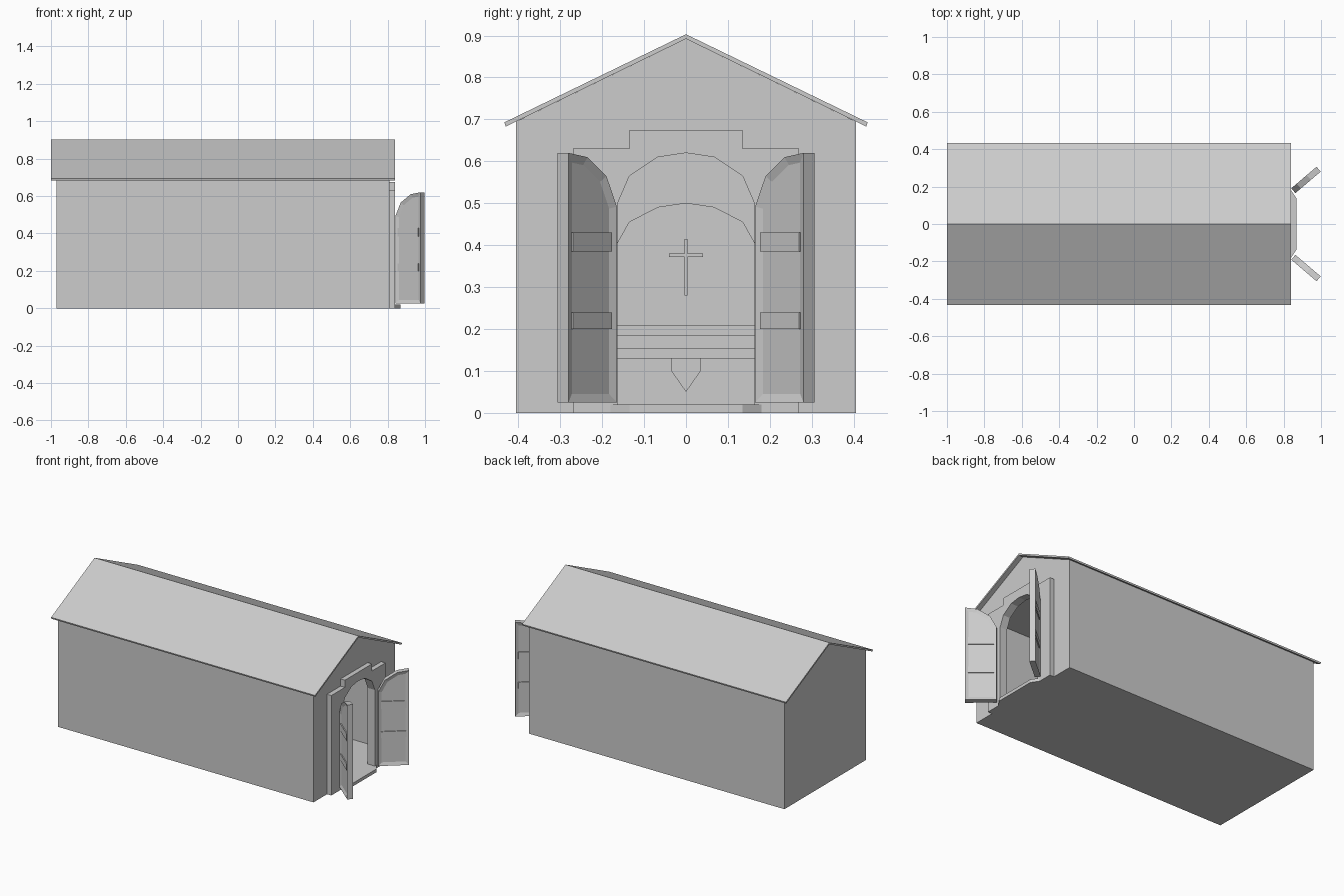
import bpy, bmesh
from mathutils import Vector

if "Cube" in bpy.data.objects:
    bpy.data.objects.remove(bpy.data.objects["Cube"])

grey = bpy.data.materials.new("plain_grey")
grey.diffuse_color = (0.604, 0.604, 0.604, 1)
grey.use_nodes = True
grey.node_tree.nodes["Principled BSDF"].inputs["Base Color"].default_value = grey.diffuse_color


def finish(name, bm):
    bmesh.ops.recalc_face_normals(bm, faces=bm.faces)
    mesh = bpy.data.meshes.new(name)
    bm.to_mesh(mesh)
    bm.free()
    mesh.materials.append(grey)
    obj = bpy.data.objects.new(name, mesh)
    bpy.context.collection.objects.link(obj)
    return obj


def prism(bm, profile, place, t0, t1):
    """Extrude a 2D profile between t0 and t1; place(a, b, t) gives a 3D point."""
    ends = [[bm.verts.new(place(a, b, t)) for a, b in profile] for t in (t0, t1)]
    caps = [bm.faces.new(ends[0]), bm.faces.new(ends[1][::-1])]
    n = len(profile)
    for i in range(n):
        j = (i + 1) % n
        bm.faces.new((ends[0][i], ends[1][i], ends[1][j], ends[0][j]))
    return caps


def along_x(a, b, t):
    return Vector((t, a, b))


def along_z(a, b, t):
    return Vector((a, b, t))


def solid(name, profile, t0, t1, place=along_x):
    bm = bmesh.new()
    prism(bm, profile, place, t0, t1)
    return finish(name, bm)


def box(name, x0, x1, y0, y1, z0, z1):
    return solid(name, [(y0, z0), (y1, z0), (y1, z1), (y0, z1)], x0, x1)


def mirrored(half):
    """Complete a half profile (y > 0, ending at the centre) to y < 0."""
    return half + [(-y, z) for y, z in reversed(half) if y > 0]


gable = mirrored([(0.405, 0), (0.405, 0.695), (0, 0.892)])
door_arch = mirrored([(0.163, 0), (0.163, 0.5), (0.135, 0.565), (0.067, 0.61), (0, 0.62)])
niche_arch = mirrored([(0.19, 0), (0.19, 0.35), (0.163, 0.405), (0.135, 0.455),
                       (0.067, 0.49), (0, 0.5)])
room = mirrored([(0.385, 0), (0.385, 0.68)])

# Building shell: hollow nave, front wall with arched doorway, back wall, floor
solid("nave_walls", gable + room[::-1], -0.95, 0.79)
solid("front_wall", gable + door_arch[::-1], 0.79, 0.81)
solid("back_wall", gable, -0.97, -0.95)
box("floor", -0.95, 0.79, -0.385, 0.385, 0, 0.02)
box("doorway_floor", 0.79, 0.84, -0.163, 0.163, 0, 0.02)

# Roof: thin folded sheet
solid("roof", [(0.433, 0.693), (0, 0.903), (-0.433, 0.693),
               (-0.43, 0.683), (0, 0.892), (0.43, 0.683)], -1, 0.84)

# Stepped door surround and bevelled threshold
surround = mirrored([(0.27, 0), (0.27, 0.63), (0.135, 0.63), (0.135, 0.675)])
solid("door_surround", surround + door_arch[::-1], 0.81, 0.84)
solid("threshold", [(0.84, -0.18), (0.87, -0.135), (0.87, 0.135), (0.84, 0.18)],
      0, 0.02, along_z)

# Open door leaves: inset panels on both faces, crossed by two rails
leaf = [(0, 0.025), (0.177, 0.025), (0.177, 0.62), (0.108, 0.61), (0.038, 0.565), (0, 0.492)]
for name, side in (("left_door", -1), ("right_door", 1)):
    def on_door(u, z, t, side=side):
        return Vector((0.863 + 0.763 * u - 0.65 * t,
                       side * (0.165 + 0.65 * u + 0.763 * t), z))
    bm = bmesh.new()
    caps = prism(bm, leaf, on_door, 0, 0.034)
    bmesh.ops.recalc_face_normals(bm, faces=bm.faces)
    bmesh.ops.inset_individual(bm, faces=caps, thickness=0.02, depth=-0.007,
                               use_even_offset=True)
    for z0, z1 in ((0.2, 0.24), (0.385, 0.43)):
        prism(bm, [(0.016, z0), (0.16, z0), (0.16, z1), (0.016, z1)],
              on_door, 0.001, 0.033)
    finish(name, bm)

# Sanctuary: arched niche wall, cross, altar with hanging cloth, kneeling rail
solid("niche_wall", room + niche_arch[::-1], -0.85, -0.82)
box("cross_upright", -0.95, -0.94, -0.004, 0.004, 0.28, 0.415)
box("cross_arm", -0.95, -0.94, -0.04, 0.04, 0.372, 0.38)
box("altar_base", -0.8, -0.68, -0.2, 0.2, 0.02, 0.185)
box("altar_top", -0.81, -0.66, -0.22, 0.22, 0.185, 0.21)
solid("altar_cloth", [(-0.035, 0.155), (-0.035, 0.1), (0, 0.05), (0.035, 0.1), (0.035, 0.155)],
      -0.68, -0.675)
box("altar_step", -0.68, -0.66, -0.2, 0.2, 0.13, 0.155)
